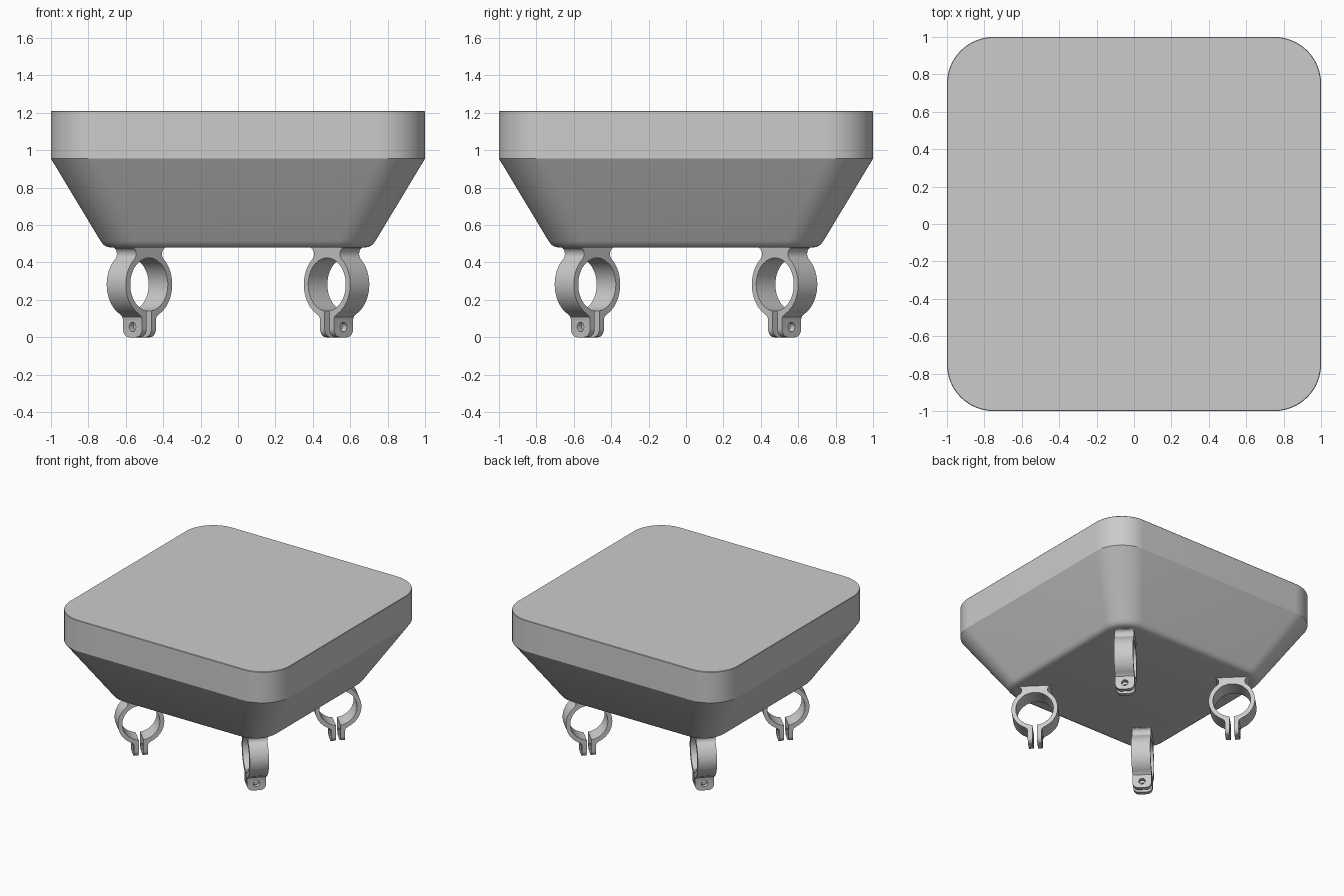
import bpy, bmesh
from math import pi, sin, cos, acos, asin, sqrt

if "Cube" in bpy.data.objects:
    bpy.data.objects.remove(bpy.data.objects["Cube"])


def make_object(name, bm):
    bmesh.ops.recalc_face_normals(bm, faces=bm.faces)
    mesh = bpy.data.meshes.new(name)
    bm.to_mesh(mesh)
    bm.free()
    ob = bpy.data.objects.new(name, mesh)
    bpy.context.collection.objects.link(ob)
    return ob


def activate(ob):
    bpy.ops.object.select_all(action='DESELECT')
    ob.select_set(True)
    bpy.context.view_layer.objects.active = ob


def rounded_square(half, radius, z, n=16):
    pts = []
    for k in range(4):
        cx, cy = [(1, 1), (-1, 1), (-1, -1), (1, -1)][k]
        for i in range(n + 1):
            a = (k + i / n) * pi / 2
            pts.append((cx * (half - radius) + radius * cos(a),
                        cy * (half - radius) + radius * sin(a), z))
    return pts


def arc(r, a0, a1, n, cz):
    return [(r * cos(a0 + (a1 - a0) * i / n), cz + r * sin(a0 + (a1 - a0) * i / n))
            for i in range(n + 1)]


# Body: tapered rounded-square shell, (half width, corner radius, z) sections
sections = [(0.68, 0.15, 0.48), (0.702, 0.17, 0.484), (0.72, 0.188, 0.495),
            (0.735, 0.20, 0.515), (1.0, 0.25, 0.955), (1.0, 0.25, 1.206),
            (0.997, 0.247, 1.21)]
bm = bmesh.new()
rings = [[bm.verts.new(p) for p in rounded_square(*s)] for s in sections]
for a, b in zip(rings, rings[1:]):
    for i in range(len(a)):
        j = (i + 1) % len(a)
        bm.faces.new((a[i], a[j], b[j], b[i]))
bm.faces.new(rings[0])
bm.faces.new(rings[-1])
body = make_object("body", bm)
activate(body)
bpy.ops.object.shade_smooth_by_angle(angle=0.5)

# Pipe clamp profile: split ring with mounting neck and two bolt lugs
CZ, R_OUT, R_IN, DEPTH, GAP, LUG = 0.282, 0.175, 0.142, 0.145, 0.0175, 0.0525
neck = 0.098
right = [(GAP, 0), (LUG, 0), (LUG, 0.092), (0.056, 0.108), (0.066, 0.117)]
right += arc(R_OUT, -acos(0.078 / R_OUT), acos(0.108 / R_OUT), 28, CZ)
right += [(0.1, 0.432), (neck, 0.446), (0.101, 0.46), (0.108, 0.471), (0.12, 0.478), (0.12, 0.49)]
outer = right + [(-x, z) for x, z in reversed(right)]
inner_a = asin(GAP / R_IN)
inner = arc(R_IN, -pi / 2 - inner_a, -5 * pi / 2 + inner_a, 56, CZ)

bm = bmesh.new()
front = [bm.verts.new((x, -DEPTH / 2, z)) for x, z in outer + inner]
face = bm.faces.new(front)
ext = bmesh.ops.extrude_face_region(bm, geom=[face])
bmesh.ops.translate(bm, vec=(0, DEPTH, 0),
                    verts=[v for v in ext["geom"] if isinstance(v, bmesh.types.BMVert)])
# Rounded lug ends
low = [e for e in bm.edges if all(abs(v.co.z) < 1e-5 for v in e.verts)
       and abs(e.verts[0].co.y - e.verts[1].co.y) < 1e-5]
bmesh.ops.bevel(bm, geom=low, offset=0.045, offset_type='OFFSET',
                segments=8, profile=0.5, affect='EDGES')
clamp = make_object("pipe_clamp_1", bm)

# Bolt hole through both lugs
bpy.ops.mesh.primitive_cylinder_add(vertices=32, radius=0.025, depth=0.3,
                                    location=(0, 0, 0.055), rotation=(0, pi / 2, 0))
cutter = bpy.context.object
cutter.name = "bolt_hole_cutter"
cutter.hide_render = True
activate(clamp)
mod = clamp.modifiers.new("bolt_hole", 'BOOLEAN')
mod.operation = 'DIFFERENCE'
mod.solver = 'EXACT'
mod.object = cutter
bpy.ops.object.modifier_apply(modifier=mod.name)
bpy.data.objects.remove(cutter)
bpy.ops.object.shade_smooth_by_angle(angle=0.6)

# One clamp under each corner, turned to face along the diagonal
dist = 0.527 * sqrt(2)
for k in range(4):
    ob = clamp if k == 0 else clamp.copy()
    if k:
        ob.name = f"pipe_clamp_{k + 1}"
        bpy.context.collection.objects.link(ob)
    a = pi / 4 + k * pi / 2
    ob.location = (dist * cos(a), dist * sin(a), 0)
    ob.rotation_euler = (0, 0, a)
